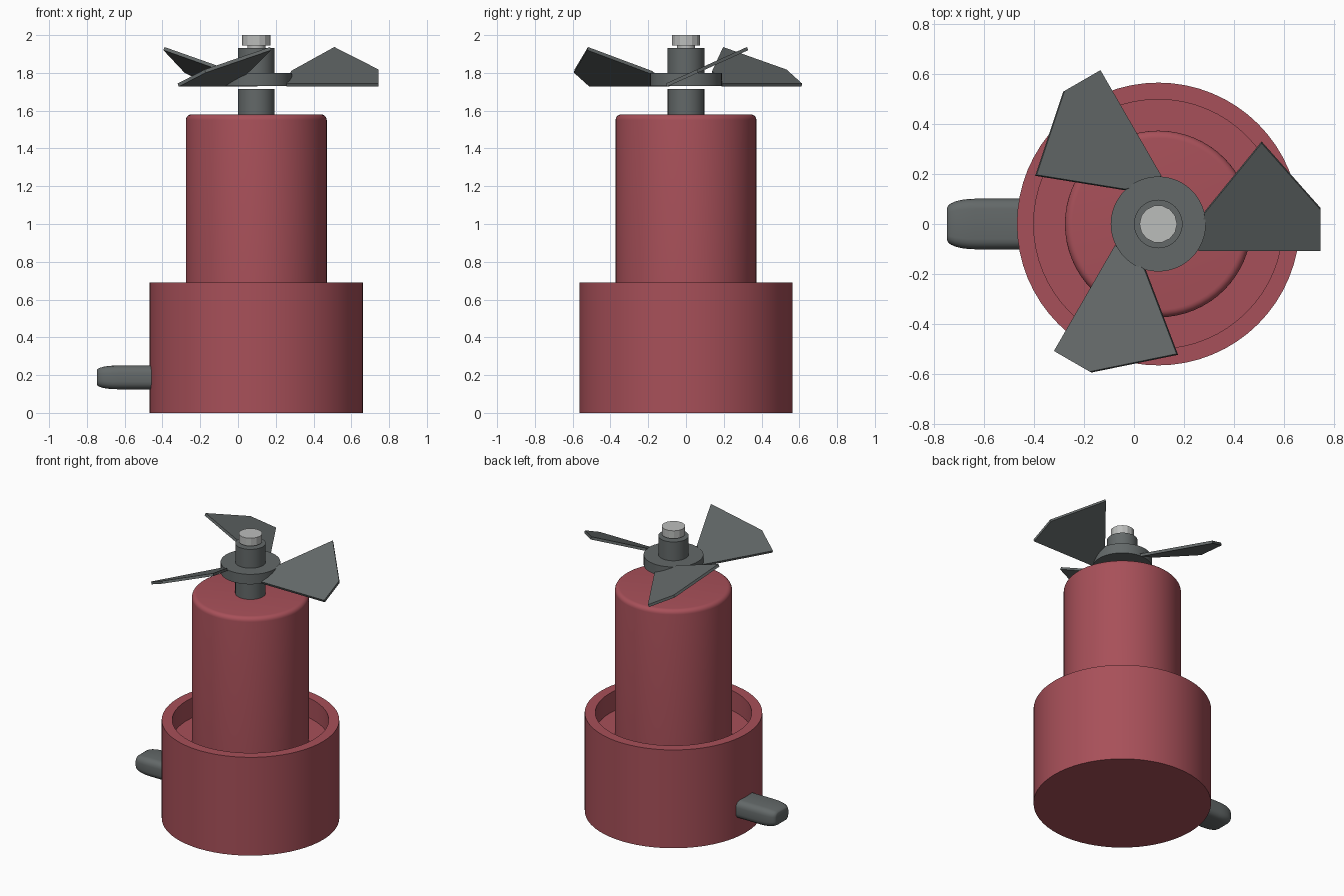
import bpy, bmesh, math
from mathutils import Vector, Matrix

cube = bpy.data.objects.get("Cube")
if cube:
    bpy.data.objects.remove(cube)

AXIS_X = 0.097


def material(name, rgb):
    m = bpy.data.materials.new(name)
    m.use_nodes = True
    m.diffuse_color = (*rgb, 1)
    m.node_tree.nodes["Principled BSDF"].inputs["Base Color"].default_value = (*rgb, 1)
    return m


red = material("muted red", (0.39, 0.08, 0.10))
grey = material("dark grey", (0.125, 0.14, 0.14))
steel = material("light steel", (0.50, 0.51, 0.50))


def finish(name, bm, mat, smooth=True):
    bmesh.ops.recalc_face_normals(bm, faces=bm.faces)
    me = bpy.data.meshes.new(name)
    bm.to_mesh(me)
    bm.free()
    me.materials.append(mat)
    ob = bpy.data.objects.new(name, me)
    bpy.context.collection.objects.link(ob)
    if smooth:
        bpy.ops.object.select_all(action='DESELECT')
        ob.select_set(True)
        bpy.context.view_layer.objects.active = ob
        bpy.ops.object.shade_smooth_by_angle(angle=math.radians(35))
    return ob


def loft(bm, rings):
    """Skin closed rings of points and cap both ends."""
    rows = [[bm.verts.new(p) for p in ring] for ring in rings]
    n = len(rows[0])
    for a, b in zip(rows, rows[1:]):
        for i in range(n):
            j = (i + 1) % n
            bm.faces.new((a[i], a[j], b[j], b[i]))
    bm.faces.new(rows[0])
    bm.faces.new(rows[-1])


def lathe(name, profile, mat, sides=64, smooth=True):
    """Turn a (radius, height) profile about the motor axis."""
    bm = bmesh.new()
    angles = [2 * math.pi * i / sides for i in range(sides)]
    loft(bm, [[(AXIS_X + r * math.cos(a), r * math.sin(a), z) for a in angles]
              for r, z in profile])
    return finish(name, bm, mat, smooth)


# Open cup-shaped base and the tall motor housing inside it
lathe("base_cup", [(0.565, 0), (0.565, 0.69), (0.498, 0.69), (0.498, 0.55)], red)
R, TOP, BEV = 0.373, 1.58, 0.03
rounding = [(R - BEV + BEV * math.cos(t * math.pi / 10),
             TOP - BEV + BEV * math.sin(t * math.pi / 10)) for t in range(6)]
lathe("motor_housing", [(R, 0.54)] + rounding, red)

# Shaft, propeller hub and bolt
lathe("drive_shaft", [(0.097, 1.57), (0.097, 1.715)], grey, 32)
lathe("propeller_hub", [(0.19, 1.73), (0.19, 1.80), (0.097, 1.80),
                        (0.097, 1.932)], grey, 48)
lathe("bolt_neck", [(0.048, 1.92), (0.048, 1.95)], steel, 16)
lathe("bolt_head", [(0.075, 1.945), (0.075, 2.0)], steel, 14, False)

# Three pitched blades
OUTLINE = [(0.16, -0.1), (0.648, -0.1), (0.648, 0.065), (0.413, 0.33), (0.185, 0.05)]
SLOPE = 0.45
NORMAL = Vector((0, -SLOPE, 1)).normalized()
for k in range(3):
    bm = bmesh.new()
    lower = [Vector((x, y, 1.727 + SLOPE * (y + 0.1))) for x, y in OUTLINE]
    loft(bm, [lower, [p + NORMAL * 0.018 for p in lower]])
    bm.transform(Matrix.Translation((AXIS_X, 0, 0))
                 @ Matrix.Rotation(k * math.tau / 3, 4, 'Z'))
    finish(f"propeller_blade_{k + 1}", bm, grey, False)


# Rounded cable grommet leaving the base
def rounded_ring(x, hy, hz):
    c = 0.65 * hz
    pts = []
    for q, (sy, sz) in enumerate([(1, 1), (-1, 1), (-1, -1), (1, -1)]):
        for s in range(5):
            a = (q + s / 4) * math.pi / 2
            pts.append((x, sy * (hy - c) + c * math.cos(a),
                        0.188 + sz * (hz - c) + c * math.sin(a)))
    return pts


bm = bmesh.new()
rings = []
for s in range(7):
    t = s / 6 * math.pi / 2
    rings.append(rounded_ring(-0.635 - 0.112 * math.sin(t),
                              0.064 + 0.037 * math.cos(t),
                              0.038 + 0.025 * math.cos(t)))
loft(bm, [rounded_ring(-0.40, 0.101, 0.063)] + rings)
finish("cable_grommet", bm, grey)
